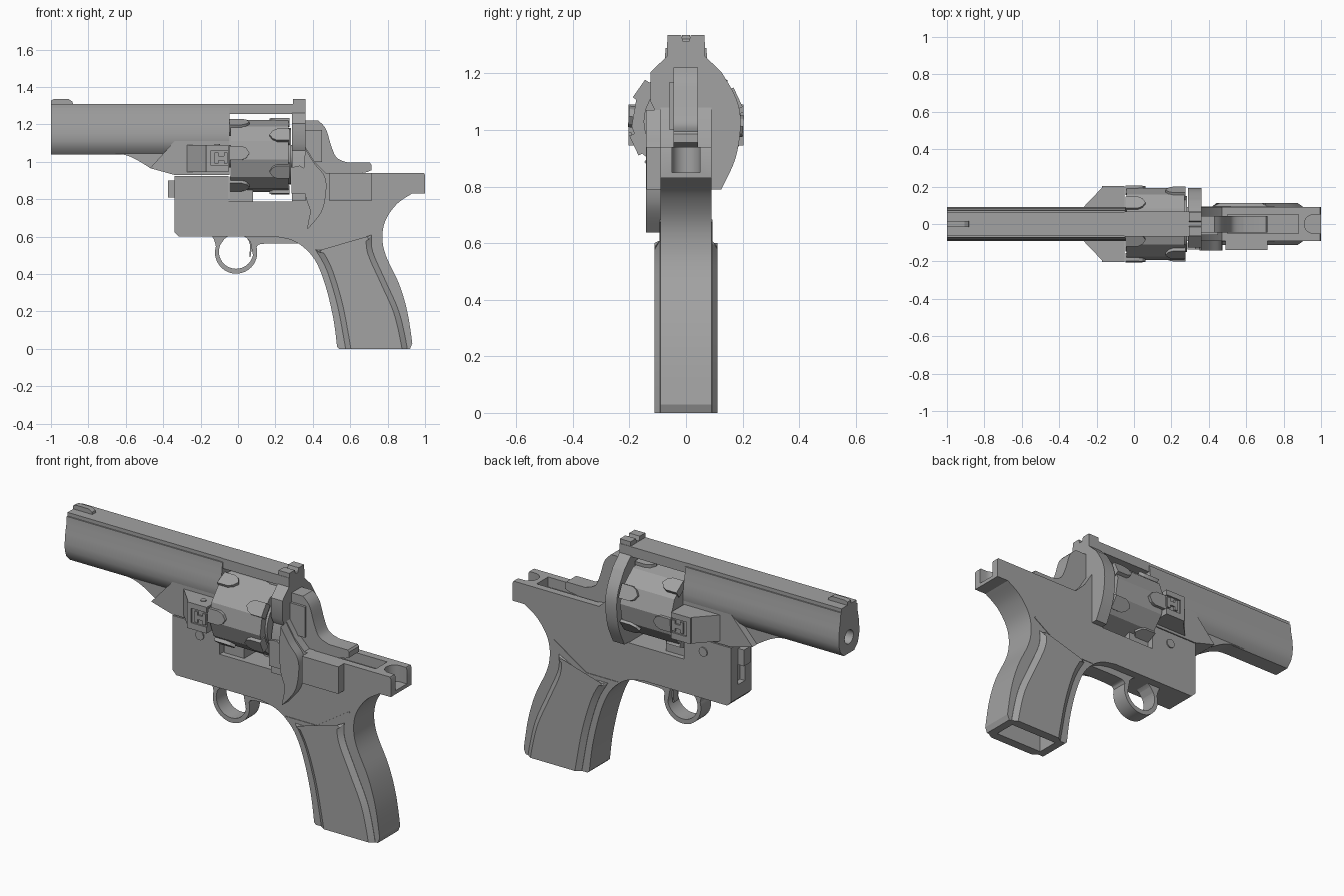
import bpy, bmesh, math
from mathutils import Matrix, Vector

if "Cube" in bpy.data.objects:
    bpy.data.objects.remove(bpy.data.objects["Cube"])

steel = bpy.data.materials.new("grey_steel")
steel.use_nodes = True
GREY = (0.36, 0.36, 0.36, 1)
steel.diffuse_color = GREY
steel.node_tree.nodes["Principled BSDF"].inputs["Base Color"].default_value = GREY


def finish(name, bm, smooth=28):
    bmesh.ops.recalc_face_normals(bm, faces=bm.faces[:])
    me = bpy.data.meshes.new(name)
    bm.to_mesh(me)
    bm.free()
    me.materials.append(steel)
    ob = bpy.data.objects.new(name, me)
    bpy.context.collection.objects.link(ob)
    shade(me, smooth)
    return ob


def shade(me, angle=28):
    for p in me.polygons:
        p.use_smooth = True
    me.set_sharp_from_angle(angle=math.radians(angle))


def prism_mesh(pts, axis, lo, hi):
    """Extrude a 2D outline along one axis."""
    place = {"x": lambda a, b, c: (c, a, b),
             "y": lambda a, b, c: (a, c, b),
             "z": lambda a, b, c: (a, b, c)}[axis]
    bm = bmesh.new()
    face = bm.faces.new([bm.verts.new(place(a, b, lo)) for a, b in pts])
    ext = bmesh.ops.extrude_face_region(bm, geom=[face])["geom"]
    move = Vector(place(0, 0, hi - lo))
    bmesh.ops.translate(bm, vec=move, verts=[v for v in ext if isinstance(v, bmesh.types.BMVert)])
    bmesh.ops.recalc_face_normals(bm, faces=bm.faces[:])
    return bm


def prism(name, pts, axis, lo, hi):
    return finish(name, prism_mesh(pts, axis, lo, hi))


def box(name, x0, x1, y0, y1, z0, z1):
    return prism(name, [(x0, y0), (x1, y0), (x1, y1), (x0, y1)], "z", z0, z1)


def ring_pts(cx, cy, r, n, start=0.0, end=360.0):
    closed = end - start >= 360
    steps = n if closed else n - 1
    return [(cx + r * math.cos(math.radians(start + (end - start) * i / steps)),
             cy + r * math.sin(math.radians(start + (end - start) * i / steps))) for i in range(n)]


def spline(pts, n=5):
    """Smooth path through a few points."""
    p = [Vector(q) for q in [pts[0]] + pts + [pts[-1]]]
    out = []
    for i in range(1, len(p) - 2):
        a, b, c, d = p[i - 1:i + 3]
        for k in range(n):
            t = k / n
            out.append(tuple(0.5 * (2 * b + (c - a) * t + (2 * a - 5 * b + 4 * c - d) * t * t
                                    + (3 * b - a - 3 * c + d) * t ** 3)))
    return out + [pts[-1]]


def cut(ob, *cutters):
    for c in cutters:
        c.hide_render = True
        m = ob.modifiers.new("cut", "BOOLEAN")
        m.operation, m.solver, m.object = "DIFFERENCE", "EXACT", c
    dg = bpy.context.evaluated_depsgraph_get()
    me = bpy.data.meshes.new_from_object(ob.evaluated_get(dg))
    ob.modifiers.clear()
    ob.data = me
    shade(me)
    for c in cutters:
        bpy.data.objects.remove(c)


# Barrel with its bore, top rib and lug
half = [(0.045, 1.04), (0.075, 1.07), (0.089, 1.11), (0.09, 1.15), (0.085, 1.2), (0.075, 1.25), (0.072, 1.29)]
barrel = prism("barrel", half + [(-y, z) for y, z in reversed(half)], "x", -1, -0.045)
cut(barrel, prism("bore_cutter", ring_pts(0, 1.13, 0.038, 24), "x", -1.1, -0.6))
box("top_rib", -1, -0.04, -0.065, 0.065, 1.28, 1.31)
box("top_strap", -0.05, 0.36, -0.067, 0.067, 1.255, 1.31)
lug = spline([(-0.72, 1.045), (-0.62, 1.04), (-0.55, 1.015), (-0.47, 0.967)])
prism("barrel_lug", lug + [(-0.34, 0.93), (-0.3, 1.12), (-0.72, 1.1)], "y", -0.05, 0.05)
prism("barrel_root", [(-0.47, 0.966), (-0.34, 0.93), (-0.045, 0.93), (-0.045, 1.13), (-0.34, 1.11)],
      "y", -0.089, 0.089)

# Sights
prism("front_sight", [(-1, 1.3), (-0.88, 1.3), (-0.885, 1.322), (-0.905, 1.335), (-0.985, 1.335), (-1, 1.328)],
      "y", -0.015, 0.015)
prism("rear_sight", [(-0.065, 1.3), (0.065, 1.3), (0.065, 1.335), (0.017, 1.335), (0.01, 1.312),
                     (-0.01, 1.312), (-0.017, 1.335), (-0.065, 1.335)], "x", 0.295, 0.36)

# Hinge shoulders either side of the barrel root
for side, s in (("right", -1), ("left", 1)):
    prism(side + "_shoulder", [(-0.28, 0.08 * s), (-0.17, 0.195 * s), (-0.05, 0.195 * s), (-0.05, 0.08 * s)],
          "z", 0.945, 1.09)
    y0, y1 = sorted((0.19 * s, 0.204 * s))
    box(side + "_hinge_top", -0.17, -0.05, y0, y1, 1.06, 1.09)
    box(side + "_hinge_bottom", -0.17, -0.05, y0, y1, 0.945, 0.98)
    box(side + "_hinge_front", -0.17, -0.145, y0, y1, 0.98, 1.06)
    prism(side + "_hinge_link", [(-0.125, 0.99), (-0.105, 0.99), (-0.105, 1.008), (-0.075, 1.008), (-0.075, 0.99),
                                 (-0.055, 0.99), (-0.055, 1.05), (-0.075, 1.05), (-0.075, 1.032),
                                 (-0.105, 1.032), (-0.105, 1.05), (-0.125, 1.05)], "y", y0, y1)
prism("shoulder_screw", ring_pts(-0.11, -0.145, 0.015, 16), "z", 1.08, 1.094)

# Frame and grip
back = spline([(0.93, 0.83), (0.85, 0.775), (0.79, 0.69), (0.772, 0.6), (0.79, 0.5), (0.86, 0.35),
               (0.905, 0.2), (0.932, 0.03)])
front = spline([(0.53, 0.01), (0.51, 0.16), (0.47, 0.33), (0.42, 0.46), (0.36, 0.535), (0.29, 0.58), (0.2, 0.6)])
outline = ([(-0.34, 0.925), (-0.05, 0.925), (-0.05, 0.787), (0.29, 0.787), (0.29, 1.04), (0.36, 1.08),
            (0.41, 1.0), (0.47, 0.94), (0.995, 0.94), (1, 0.93), (1, 0.83)] + back
           + [(0.92, 0), (0.54, 0)] + front + [(-0.315, 0.6), (-0.34, 0.625)])
frame = prism("frame", outline, "y", -0.09, 0.09)
cut(frame,
    box("hammer_slot_cutter", 0.5, 0.88, -0.05, 0.05, 0.885, 1.1),
    prism("rear_notch_cutter", ring_pts(0.96, 0, 0.05, 12, 90, 270) + [(1.1, -0.05), (1.1, 0.05)], "z", 0.85, 1.1),
    box("butt_cutter", 0.585, 0.875, -0.06, 0.06, -0.1, 0.15),
    box("front_slot_cutter", -0.4, -0.31, -0.03, 0.03, 0.7, 0.9))

# Bevelled grip panels, one solid through the frame
panel_back = spline([(0.715, 0.61), (0.72, 0.52), (0.79, 0.36), (0.86, 0.2), (0.9, 0.03), (0.91, -0.06)])
panel_front = spline([(0.585, -0.06), (0.565, 0.06), (0.53, 0.24), (0.475, 0.42), (0.415, 0.53)])
bm = prism_mesh(panel_back + panel_front + [(0.55, 0.525)], "y", -0.091, 0.091)
caps = [f for f in bm.faces if abs(f.normal.y) > 0.9]
bmesh.ops.inset_individual(bm, faces=caps, thickness=0.028, depth=0.02)
bmesh.ops.bisect_plane(bm, geom=bm.verts[:] + bm.edges[:] + bm.faces[:], plane_co=(0, 0, 0),
                       plane_no=(0, 0, 1), clear_inner=True)
bmesh.ops.holes_fill(bm, edges=[e for e in bm.edges if e.is_boundary])
panels = finish("grip_panels", bm)
cut(panels, box("panel_cutter", 0.585, 0.875, -0.06, 0.06, -0.1, 0.15))
for side, s in (("right", -1), ("left", 1)):
    y0, y1 = sorted((0.085 * s, 0.093 * s))
    prism(side + "_grip_seam", [(0.36, 0.545), (0.55, 0.545), (0.75, 0.675), (0.745, 0.683), (0.547, 0.553),
                                (0.355, 0.553)], "y", y0, y1)

# Front catch and frame pin
box("front_catch", -0.375, -0.3, -0.028, 0.028, 0.81, 0.9)
prism("frame_pin", ring_pts(-0.17, 0.86, 0.025, 20), "y", -0.096, 0.096)

# Trigger ring, strap and trigger
ring = prism("trigger_ring", ring_pts(-0.01, 0.515, 0.113, 40), "y", -0.045, 0.045)
cut(ring, prism("ring_cutter", ring_pts(-0.01, 0.52, 0.092, 40), "y", -0.2, 0.2))
prism("guard_strap", spline([(0.08, 0.5), (0.1, 0.545), (0.14, 0.562), (0.34, 0.562)])
      + [(0.32, 0.6), (0.06, 0.605)], "y", -0.045, 0.045)
prism("ring_front_web", spline([(-0.14, 0.605), (-0.125, 0.575), (-0.115, 0.53)]) + [(-0.085, 0.57), (-0.06, 0.605)],
      "y", -0.045, 0.045)
prism("trigger", spline([(0.04, 0.605), (0.063, 0.56), (0.06, 0.49)])
      + spline([(0.067, 0.49), (0.075, 0.56), (0.07, 0.605)]), "y", -0.02, 0.02)

# Revolving cylinder with two rings of raised lugs
CZ = 1.03
prism("cylinder", ring_pts(0, CZ, 0.193, 12, 5, 365), "x", -0.04, 0.27)
prism("cylinder_axle", ring_pts(0, CZ, 0.06, 16), "x", -0.06, 0.3)
prism("cylinder_ratchet", ring_pts(0, CZ, 0.15, 24), "x", 0.265, 0.283)
tip = [(-0.045, -0.038), (0.02, -0.038), (0.045, -0.026), (0.062, 0), (0.045, 0.026), (0.02, 0.038), (-0.045, 0.038)]
for row, turn in (("front", 5), ("rear", 35)):
    shape = tip if row == "front" else [(0.23 - x, t) for x, t in tip]
    for i in range(6):
        bm = prism_mesh(shape, "z", 0.16, 0.203)
        bm.transform(Matrix.Translation((0, 0, CZ)) @ Matrix.Rotation(math.radians(90 - turn - 60 * i), 4, "X"))
        finish(f"{row}_cylinder_lug_{i + 1}", bm)
box("crane", -0.045, 0.08, -0.06, 0.06, 0.78, 0.85)

# Recoil shield, bulging on the left
arc = spline([(0.125, 0.79), (0.175, 0.9), (0.193, 1.02), (0.178, 1.11), (0.125, 1.205)])
prism("recoil_shield", arc + [(0.067, 1.26), (0.067, 1.305), (-0.067, 1.305), (-0.067, 1.26), (-0.125, 1.205),
                              (-0.125, 1.1), (-0.105, 1.06), (-0.12, 1.0), (-0.125, 0.79)], "x", 0.29, 0.36)
prism("right_shield_gate", [(0.285, 0.83), (0.36, 0.83), (0.36, 0.96), (0.33, 0.98), (0.285, 0.97)],
      "y", -0.135, -0.1)

# Hammer with its thumb spur
hammer = spline([(0.43, 1.22), (0.47, 1.175), (0.5, 1.08), (0.53, 1.02), (0.59, 0.995)])
prism("hammer", [(0.35, 0.88), (0.35, 1.22)] + hammer
      + [(0.705, 0.995), (0.713, 0.985), (0.713, 0.955), (0.69, 0.945), (0.6, 0.93), (0.58, 0.88)], "y", -0.045, 0.042)
box("hammer_side_plate", 0.36, 0.45, -0.058, -0.04, 1.0, 1.17)

# Barrel latch lever and side plate on the right
prism("latch_lever", spline([(0.36, 1.07), (0.41, 0.99), (0.465, 0.92), (0.47, 0.83), (0.445, 0.73), (0.37, 0.637)])
      + spline([(0.375, 0.68), (0.385, 0.74), (0.36, 0.82), (0.35, 0.95)]), "y", -0.142, -0.085)
box("side_plate", 0.49, 0.713, -0.14, -0.085, 0.79, 0.94)
